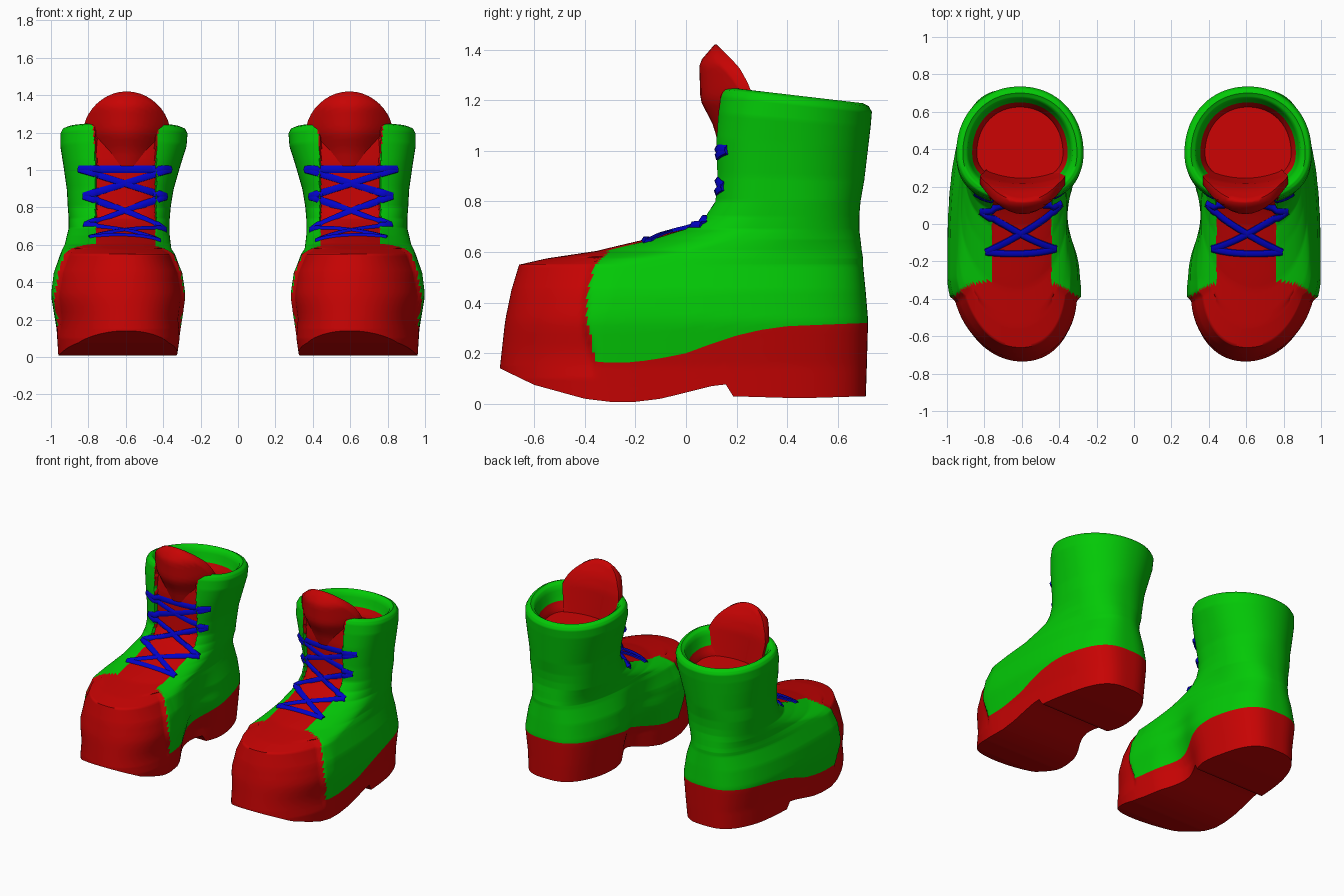
import bpy, bmesh, math
from mathutils import Vector
from mathutils.bvhtree import BVHTree

if "Cube" in bpy.data.objects:
    bpy.data.objects.remove(bpy.data.objects["Cube"])

N = 110         # points along each side of a ring
SUB = 8         # rings between two profile rows
TX = 0.60       # x of the tongue centre


def material(name, rgb):
    m = bpy.data.materials.new(name)
    m.diffuse_color = (*rgb, 1)
    m.use_nodes = True
    m.node_tree.nodes["Principled BSDF"].inputs["Base Color"].default_value = m.diffuse_color
    return m


RED = material("red_leather", (0.57, 0.001, 0.001))
GREEN = material("green_leather", (0.001, 0.58, 0.002))
BLUE = material("blue_lace", (0.001, 0.001, 0.60))


def lookup(table, t):
    """Linear interpolation in a list of (t, value)."""
    if t <= table[0][0]:
        return table[0][1]
    for (a, va), (b, vb) in zip(table, table[1:]):
        if t <= b:
            return va + (vb - va) * (t - a) / (b - a)
    return table[-1][1]


def clamp(t):
    return min(max(t, 0), 1)


def finish(ob, angle=60):
    """Smooth the part and mirror it to the other foot."""
    bpy.ops.object.select_all(action='DESELECT')
    ob.select_set(True)
    bpy.context.view_layer.objects.active = ob
    bpy.ops.object.shade_smooth_by_angle(angle=math.radians(angle))
    ob.modifiers.new("other_foot", 'MIRROR')


def new_object(name, bm, mats):
    me = bpy.data.meshes.new(name)
    bm.to_mesh(me)
    ob = bpy.data.objects.new(name, me)
    bpy.context.collection.objects.link(ob)
    for m in mats:
        me.materials.append(m)
    return ob


# Boot outline rows: z, front y, back y, inner x, outer x, y of widest point, front roundness
ROWS = [
    (0.00, -.735, .710, .330, .960, -.30, 2.1),
    (0.15, -.735, .715, .310, .970, -.32, 2.1),
    (0.33, -.715, .720, .285, 1.00, -.32, 2.1),
    (0.45, -.690, .710, .298, .985, -.27, 2.1),
    (0.55, -.660, .700, .335, .950, -.20, 2.2),
    (0.575, -.55, .700, .350, .940, -.10, 2.1),
    (0.605, -.35, .695, .360, .925, .05, 2.0),
    (0.65, -.170, .690, .365, .915, .20, 2.1),
    (0.69, -.030, .685, .365, .905, .30, 2.3),
    (0.74, .060, .685, .365, .905, .35, 2.6),
    (0.80, .105, .690, .360, .910, .38, 2.8),
    (0.90, .113, .705, .345, .915, .39, 2.9),
    (1.05, .108, .720, .305, .935, .39, 2.7),
    (1.15, .113, .730, .275, .950, .38, 2.5),
    (1.22, .118, .735, .270, .950, .38, 2.3)]
SOLE_ROW = 2
# Rolled rim and lining: z, distance inward
LINING = [(1.245, .012), (1.255, .035), (1.235, .06), (1.13, .085), (1.08, .105), (1.06, .11)]
# Underside height, top edge of the sole, back edge of the toe cap
UNDER = [(-.735, .14), (-.6, .075), (-.4, .02), (-.25, .002), (-.1, .02), (0, .045),
         (.1, .07), (.168, .078), (.18, .03), (.45, .022), (.71, .03)]
SOLE = [(-.39, .17), (-.3, .162), (-.2, .165), (-.1, .18), (0, .2), (.1, .237), (.2, .27),
        (.3, .293), (.4, .307), (.72, .32)]
CAP = [(.17, -.35), (.3, -.39), (.45, -.385), (.55, -.36), (.6, -.31), (.64, -.27)]


def row_at(z):
    """Outline row at a real height of the foot."""
    return [lookup([(r[0], r[k]) for r in ROWS[:5]], z) for k in range(1, 7)]


CACHE = [row_at(i / 1000) for i in range(551)]


def plan(row, a, side):
    """Point of one outline in plan; a runs from front (0) to back (pi)."""
    z, yf, yb, xi, xo, yw, nf = row
    n = nf if a <= math.pi / 2 else 3.0 - 0.9 * clamp((z - .3) / .6)
    c, s = math.cos(a), max(math.sin(a), 0)
    reach = (yw - yf) if c > 0 else (yb - yw)
    y = yw - math.copysign(abs(c) ** (2 / n), c) * reach
    half = s ** (2 / n) * (xo - xi) / 2
    if side < 0:      # hollow arch on the inner side
        depth = .07 * clamp((.6 - z) / .2) + .05 * clamp((.34 - z) / .2)
        half -= depth * math.exp(-((y - .03) / .17) ** 2)
    if z < .58:       # toe cap sits slightly inside the side panels
        half -= .022 * s * clamp((lookup(CAP, z) - y) / .02) * clamp((z - .1) / .1)
    return (xi + xo) / 2 + side * half - .1 * max(0, -.3 - y), y


def ring_point(row, i):
    z = row[0]
    side = 1 if i <= N else -1
    a = math.pi * (i if i <= N else 2 * N - i) / N
    x, y = plan(row, a, side)
    if z < .45:       # follow the curved underside, heel step and sole edge
        for _ in range(2):
            low, mid = lookup(UNDER, y), lookup(SOLE, y)
            if row[0] <= .33:
                z = low + (mid - low) * row[0] / .33
            else:
                z = mid + (.45 - mid) * (row[0] - .33) / .12
            x, y = plan((z, *CACHE[round(z * 1000)]), a, side)
    if z > .8:        # rim slopes down to the back
        z -= .07 * (y - .13) / .6 * min((z - .8) / .45, 1)
    if z > .62 and a < 1.5 and abs(x - TX) < .16 and row[1] < .13:
        y += .026 * clamp((z - .62) / .1)     # tongue sits below the flaps
    return x, y, z


# Boot body
rows = list(ROWS)
for z, d in LINING:
    _, yf, yb, xi, xo, yw, nf = ROWS[-1]
    rows.append((z, yf + d, yb - d, xi + d, xo - d, yw, nf))
fine = [rows[0]]
for k, (p, q) in enumerate(zip(rows, rows[1:])):
    steps = SUB if k < len(ROWS) - 1 else 3
    for j in range(1, steps + 1):
        fine.append(tuple(u + (v - u) * j / steps for u, v in zip(p, q)))
outer_count = (len(ROWS) - 1) * SUB

bm = bmesh.new()
rings = [[bm.verts.new(ring_point(r, i)) for i in range(2 * N)] for r in fine]
for k, (p, q) in enumerate(zip(rings, rings[1:])):
    for i in range(2 * N):
        j = (i + 1) % (2 * N)
        f = bm.faces.new((p[i], p[j], q[j], q[i]))
        c = f.calc_center_median()
        tongue = abs(c.x - TX) < .158 + .1 * max(c.z - 1.05, 0) and c.y < .3 and c.z > .5
        if k < outer_count:
            red = k < SOLE_ROW * SUB or c.y < lookup(CAP, c.z) or tongue
        else:
            red = tongue or k >= len(rings) - 7
        f.material_index = 0 if red else 1
caps = []
for r in (rings[0], rings[-1]):      # underside and inner floor
    caps.append([bm.faces.new((r[0], r[1], r[-1])), bm.faces.new((r[N - 1], r[N], r[N + 1]))])
    for i in range(1, N - 1):
        caps[-1].append(bm.faces.new((r[i], r[i + 1], r[2 * N - i - 1], r[2 * N - i])))
bmesh.ops.recalc_face_normals(bm, faces=bm.faces)
surface = BVHTree.FromBMesh(bm)
# the inner floor is the inside of the sole skin, so it faces down
bmesh.ops.split_edges(bm, edges=list({e for f in caps[1] for e in f.edges if any(
    g not in caps[1] for g in e.link_faces)}))
bmesh.ops.reverse_faces(bm, faces=caps[1])
finish(new_object("boot_body", bm, [RED, GREEN]))
bm.free()

# Tongue: a curved wedge standing above the rim
FRONT = [(1.02, .13), (1.1, .108), (1.2, .057), (1.35, .052), (1.42, .112)]
BACK = [(1.02, .25), (1.25, .215), (1.33, .185), (1.42, .122)]
WIDTH = [(1.02, .19), (1.12, .21), (1.24, .23)]
U, V = 20, 14


def tongue_point(a, v, back):
    u = -math.cos(math.pi * a / U)
    top = 1.22 + .20 * max(1 - u * u, 0) ** .6
    z = 1.02 + (top - 1.02) * v / V
    y = lookup(FRONT, z) + .16 * u * u
    if back:
        y = max(y + .01, lookup(BACK, z) + .04 * u * u)
    return TX - .005 + u * lookup(WIDTH, z), y, z


bm = bmesh.new()
loops = []
for v in range(V + 1):
    ids = [(a, False) for a in range(U + 1)] + [(a, True) for a in range(U, -1, -1)]
    loops.append([bm.verts.new(tongue_point(a, v, b)) for a, b in ids])
for p, q in zip(loops, loops[1:]):
    for i in range(len(p)):
        j = (i + 1) % len(p)
        bm.faces.new((p[i], p[j], q[j], q[i]))
for r in (loops[0], loops[-1]):
    for i in range(U):
        bm.faces.new((r[i], r[i + 1], r[-2 - i], r[-1 - i]))
bmesh.ops.recalc_face_normals(bm, faces=bm.faces)
finish(new_object("tongue", bm, [RED]))
bm.free()

# Laces: crosses between eyelet rows plus a bar at each end, half sunk in the leather
EYELETS = [(.185, -.155, .64), (.21, .06, .71), (.215, .13, .86), (.24, .14, 1.005)]


def eyelet(k, side):
    dx, y, z = EYELETS[k]
    return Vector((TX + .006 + side * dx, y, z))


strands = [(eyelet(0, -1), eyelet(0, 1)), (eyelet(3, -1), eyelet(3, 1))]
for k in range(3):
    for s in (-1, 1):
        strands.append((eyelet(k, s), eyelet(k + 1, -s)))
cu = bpy.data.curves.new("laces", 'CURVE')
cu.dimensions = '3D'
cu.bevel_depth = .023
cu.bevel_resolution = 1
cu.use_fill_caps = True
for a, b in strands:
    pts = []
    for i in range(25):
        p = a.lerp(b, i / 24)
        ray = Vector((0, 1, -1 + .95 * clamp((p.z - .66) / .16))).normalized()
        hit, normal, _, _ = surface.ray_cast(p - ray * .6, ray)
        pts.append(hit - ray * -.011 if hit else p)
    sp = cu.splines.new('POLY')
    sp.points.add(len(pts) - 1)
    for sp_pt, p in zip(sp.points, pts):
        sp_pt.co = (*p, 1)
cu.materials.append(BLUE)
laces = bpy.data.objects.new("laces", cu)
bpy.context.collection.objects.link(laces)
bpy.ops.object.select_all(action='DESELECT')
laces.select_set(True)
bpy.context.view_layer.objects.active = laces
bpy.ops.object.convert(target='MESH')
finish(bpy.context.view_layer.objects.active)
